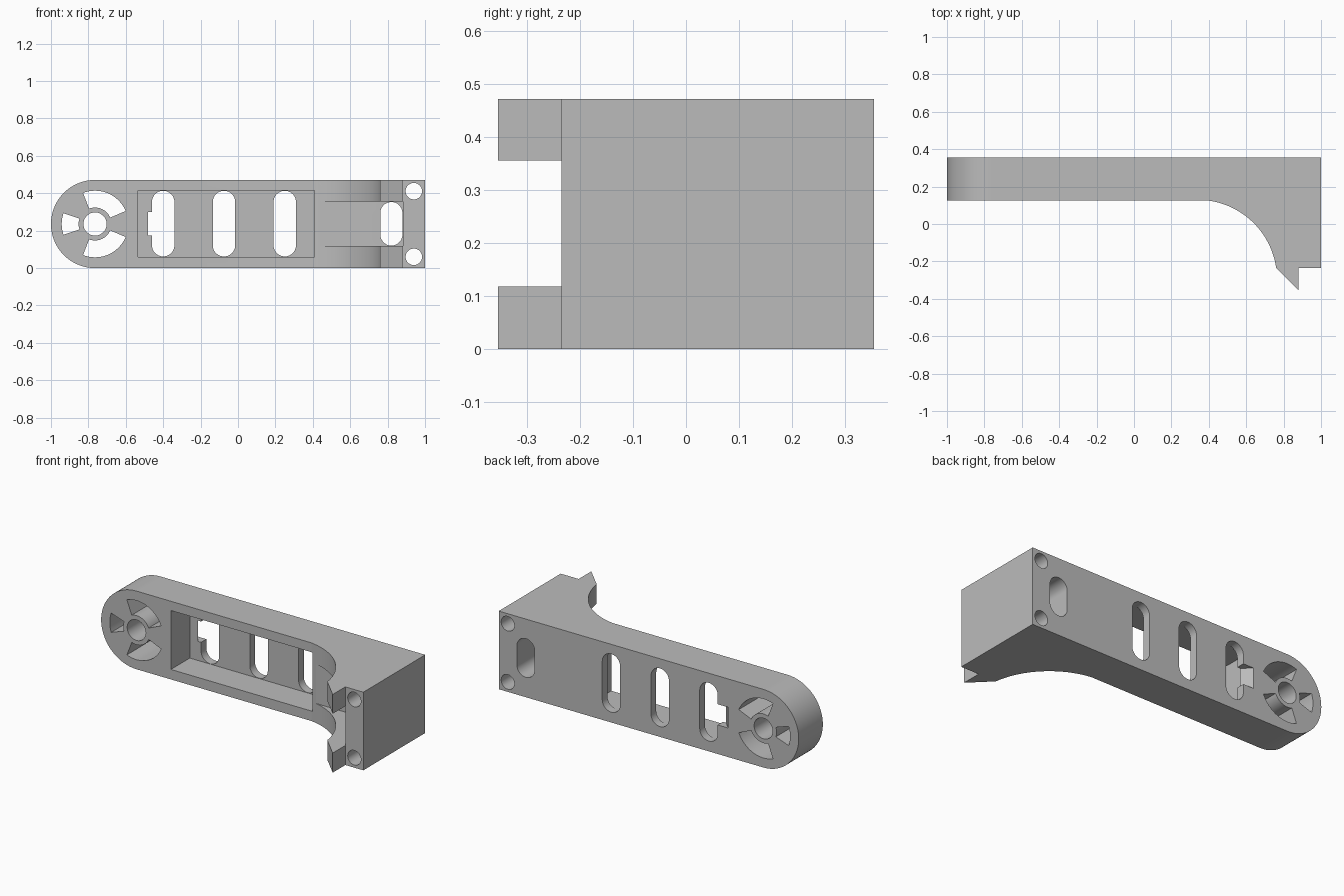
import bpy, bmesh
from math import sin, cos, radians, atan2, degrees, hypot

cube = bpy.data.objects.get("Cube")
if cube:
    bpy.data.objects.remove(cube, do_unlink=True)

H = 0.471            # height of the arm
ZC = H / 2           # centre line
BACK, FRONT = 0.355, 0.125
HUB = -1 + ZC        # x of the rounded end's centre

grey = bpy.data.materials.new("plain_grey")
grey.use_nodes = True
grey.diffuse_color = (0.5, 0.5, 0.5, 1)
grey.node_tree.nodes["Principled BSDF"].inputs["Base Color"].default_value = (0.5, 0.5, 0.5, 1)


def arc(cx, cy, r, a0, a1, n=32):
    """Points along an arc, angles in degrees."""
    steps = [radians(a0 + (a1 - a0) * i / n) for i in range(n + 1)]
    return [(cx + r * cos(a), cy + r * sin(a)) for a in steps]


def prism(name, pts, lo, hi, axis="y"):
    """Extrude a 2D profile: (x, z) along y, or (x, y) along z."""
    place = (lambda p, d: (p[0], d, p[1])) if axis == "y" else (lambda p, d: (p[0], p[1], d))
    bm = bmesh.new()
    a = [bm.verts.new(place(p, lo)) for p in pts]
    b = [bm.verts.new(place(p, hi)) for p in pts]
    bm.faces.new(a)
    bm.faces.new(b[::-1])
    for i in range(len(pts)):
        j = (i + 1) % len(pts)
        bm.faces.new((a[i], b[i], b[j], a[j]))
    bmesh.ops.recalc_face_normals(bm, faces=bm.faces)
    mesh = bpy.data.meshes.new(name)
    bm.to_mesh(mesh)
    bm.free()
    mesh.materials.append(grey)
    ob = bpy.data.objects.new(name, mesh)
    bpy.context.collection.objects.link(ob)
    return ob


def rect(x0, x1, y0, y1):
    return [(x0, y0), (x1, y0), (x1, y1), (x0, y1)]


def slot(x, half, z0, z1):
    """Upright slot with round ends."""
    return arc(x, z1 - half, half, 0, 180, 24) + arc(x, z0 + half, half, 180, 360, 24)


def circle(x, z, r):
    return arc(x, z, r, 0, 360, 48)[:-1]


def combine(target, tool, operation="DIFFERENCE"):
    """Apply a boolean and remove its tool."""
    tool.hide_render = True
    mod = target.modifiers.new("cut", "BOOLEAN")
    mod.operation = operation
    mod.solver = "EXACT"
    mod.object = tool
    bpy.ops.object.select_all(action="DESELECT")
    target.select_set(True)
    bpy.context.view_layer.objects.active = target
    bpy.ops.object.modifier_apply(modifier=mod.name)
    bpy.data.objects.remove(tool, do_unlink=True)


# Arm seen from above: straight bar, curved gusset, hooked foot
cx, cy = 0.34, -0.295
start = degrees(atan2(FRONT - cy, 0.4 - cx))
end = degrees(atan2(-0.235 - cy, 0.76 - cx))
plan = [(-1.1, BACK), (-1.1, FRONT)]
plan += arc(cx, cy, hypot(0.4 - cx, FRONT - cy), start, end)
plan += [(0.88, -0.355), (0.88, -0.235), (1.1, -0.235), (1.1, BACK)]
arm = prism("bracket_arm", plan, -0.1, H + 0.1, "z")

# Rounded end and square foot outline
outline = arc(HUB, ZC, ZC, 90, 270, 48) + [(1, 0), (1, H)]
combine(arm, prism("outline", outline, -1, 1), "INTERSECT")

# Deep front pocket and the channel between the hooks
combine(arm, prism("pocket", rect(-0.535, 0.41, 0.06, 0.415), -0.5, 0.305))
combine(arm, prism("channel", rect(0.43, 0.881, 0.118, 0.355), -0.6, 0.118))

# Slots through the pocket floor and the channel floor
for x in (-0.4, -0.075, 0.25):
    combine(arm, prism("slot", slot(x, 0.06, 0.062, 0.413), 0.2, 0.5))
combine(arm, prism("hook_slot", slot(0.82, 0.059, 0.12, 0.353), 0, 0.5))

# Ramped notch beside the first slot
ramp = [(-0.43, 0.29), (-0.465, 0.29), (-0.545, 0.37), (-0.43, 0.37)]
combine(arm, prism("notch", ramp, 0.175, 0.3, "z"))

# Screw holes in the foot
for z in (0.06, H - 0.06):
    combine(arm, prism("screw_hole", circle(0.94, z, 0.044), -0.6, 0.5))

# Hub hole with three sector windows
combine(arm, prism("hub_hole", circle(HUB, ZC, 0.062), -0.5, 0.5))
for a0, a1 in ((23, 111), (161, 199), (249, 337)):
    sector = arc(HUB, ZC, 0.178, a0, a1) + arc(HUB, ZC, 0.088, a1, a0)
    combine(arm, prism("hub_window", sector, -0.5, 0.5))

# Smooth curves, crisp edges, flat large faces
arm.select_set(True)
bpy.context.view_layer.objects.active = arm
bpy.ops.object.shade_smooth_by_angle(angle=radians(30))
weighted = arm.modifiers.new("weighted_normals", "WEIGHTED_NORMAL")
weighted.keep_sharp = True
